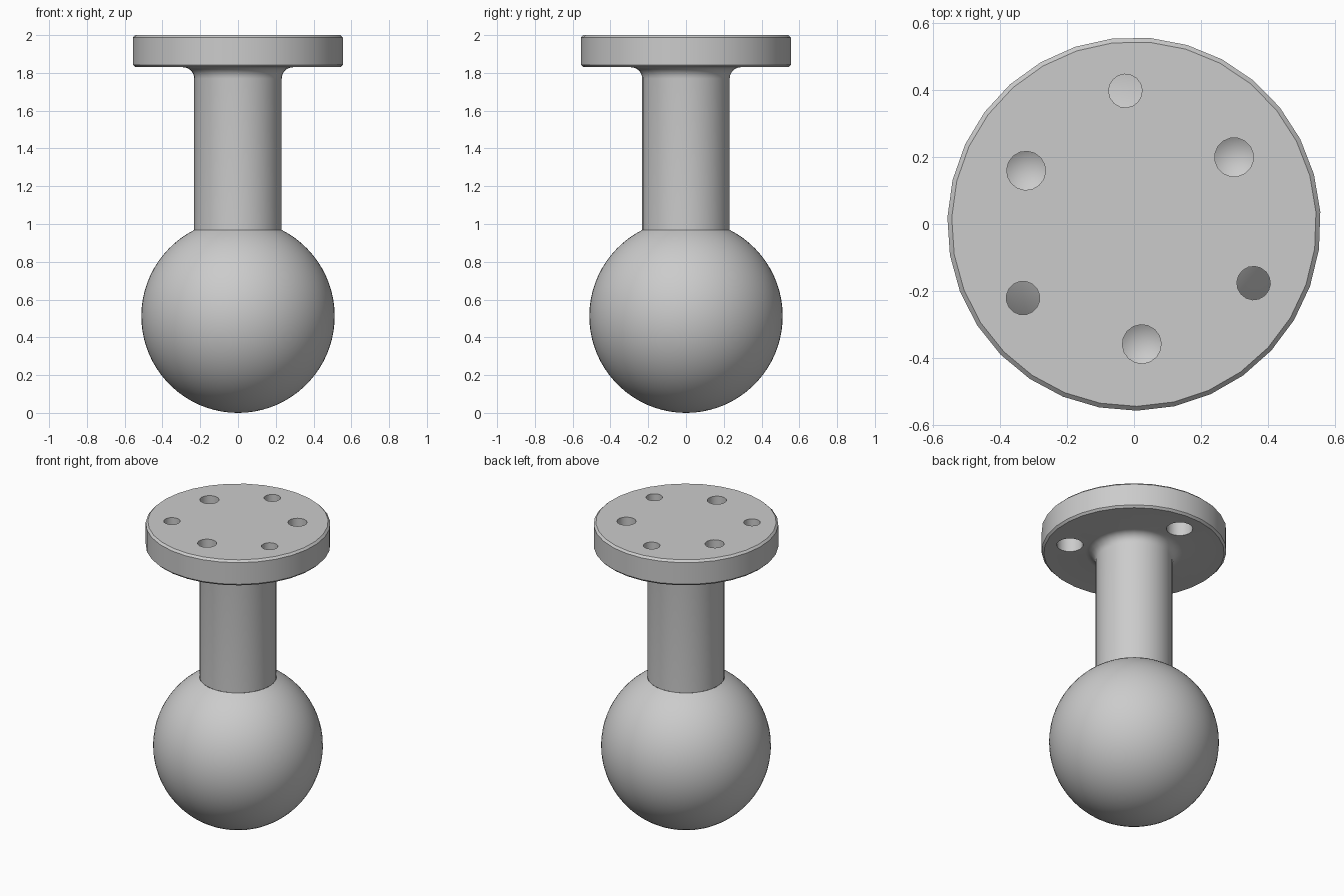
import bpy, bmesh, math

if "Cube" in bpy.data.objects:
    bpy.data.objects.remove(bpy.data.objects["Cube"])

metal = bpy.data.materials.new("grey metal")
metal.diffuse_color = (0.6, 0.6, 0.6, 1)
metal.use_nodes = True
metal.node_tree.nodes["Principled BSDF"].inputs["Base Color"].default_value = metal.diffuse_color


def lathe(bm, profile, sides, start=0.0, cx=0.0, cy=0.0):
    """Spin (radius, z) points, listed bottom to top, into a closed solid."""
    rings = []
    for r, z in profile:
        if r == 0:
            rings.append([bm.verts.new((cx, cy, z))])
        else:
            angles = [start + math.tau * i / sides for i in range(sides)]
            rings.append([bm.verts.new((cx + r * math.cos(a), cy + r * math.sin(a), z)) for a in angles])
    for low, high in zip(rings, rings[1:]):
        for i in range(sides):
            j = (i + 1) % sides
            if len(low) == 1:
                bm.faces.new((low[0], high[j], high[i]))
            elif len(high) == 1:
                bm.faces.new((low[i], low[j], high[0]))
            else:
                bm.faces.new((low[i], low[j], high[j], high[i]))
    if len(rings[0]) > 1:
        bm.faces.new(rings[0][::-1])
    if len(rings[-1]) > 1:
        bm.faces.new(rings[-1])


def make_object(name, bm):
    mesh = bpy.data.meshes.new(name)
    bm.to_mesh(mesh)
    bm.free()
    mesh.materials.append(metal)
    obj = bpy.data.objects.new(name, mesh)
    bpy.context.collection.objects.link(obj)
    return obj


def activate(obj):
    bpy.ops.object.select_all(action='DESELECT')
    obj.select_set(True)
    bpy.context.view_layer.objects.active = obj


def drop_caps(obj, z):
    """Remove the hidden flat face where two parts meet."""
    bm = bmesh.new()
    bm.from_mesh(obj.data)
    hidden = [f for f in bm.faces if all(abs(v.co.z - z) < 1e-4 for v in f.verts)]
    bmesh.ops.delete(bm, geom=hidden, context='FACES')
    bm.to_mesh(obj.data)
    bm.free()


BALL_R, SHAFT_R = 0.512, 0.232
JOINT_Z = BALL_R + math.sqrt(BALL_R ** 2 - SHAFT_R ** 2)

# Ball, cut flat where the shaft meets it
end = math.pi - math.asin(SHAFT_R / BALL_R)
ball_profile = [(0, 0)]
for k in range(1, 33):
    t = end * k / 32
    ball_profile.append((BALL_R * math.sin(t), BALL_R - BALL_R * math.cos(t)))
bm = bmesh.new()
lathe(bm, ball_profile, 64)
ball = make_object("ball", bm)
drop_caps(ball, JOINT_Z)

# Shaft, fillet and chamfered flange in one turned profile
UNDER, FILLET, CHAMFER, FLANGE_R = 1.83, 0.06, 0.013, 0.557
profile = [(SHAFT_R, JOINT_Z)]
for k in range(7):
    t = math.pi / 2 * k / 6
    profile.append((SHAFT_R + FILLET * (1 - math.cos(t)), UNDER - FILLET * (1 - math.sin(t))))
profile += [(FLANGE_R - CHAMFER, UNDER), (FLANGE_R, UNDER + CHAMFER),
            (FLANGE_R, 2 - CHAMFER), (FLANGE_R - CHAMFER, 2)]
bm = bmesh.new()
lathe(bm, profile, 31, math.radians(270.9))
flange = make_object("shaft_and_flange", bm)

# Hole cutter: three blind drilled holes, three counterbored through holes
blind = [(0, 1.855), (0.058, 1.89), (0.058, 2.05)]
through = [(0.08, 1.78), (0.08, 1.92), (0.05, 1.92), (0.05, 2.05)]
bm = bmesh.new()
for k in range(3):
    for shape, dist, deg in ((blind, 0.359, 33.7), (through, 0.398, 93.7)):
        a = math.radians(deg + 120 * k)
        lathe(bm, shape, 16, a, dist * math.cos(a), dist * math.sin(a))
cutter = make_object("hole_cutter", bm)
cutter.hide_render = True

activate(flange)
mod = flange.modifiers.new("holes", 'BOOLEAN')
mod.operation = 'DIFFERENCE'
mod.solver = 'EXACT'
mod.object = cutter
bpy.ops.object.modifier_apply(modifier=mod.name)
bpy.data.objects.remove(cutter)
drop_caps(flange, JOINT_Z)

# Smooth round surfaces, keep machined edges sharp
for obj in (ball, flange):
    activate(obj)
    bpy.ops.object.shade_smooth_by_angle(angle=math.radians(30))
